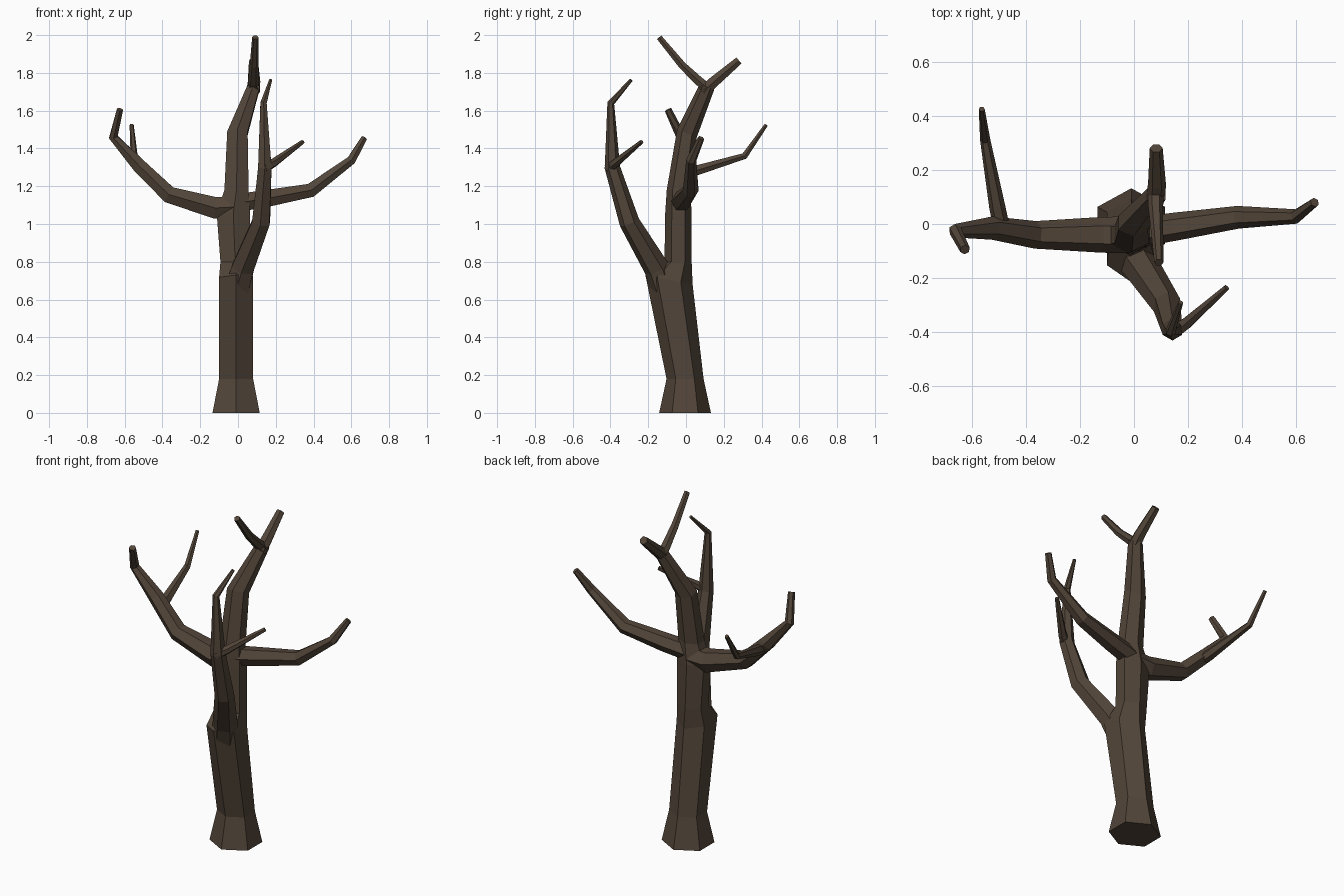
import bpy, bmesh, math
from mathutils import Vector

if "Cube" in bpy.data.objects:
    bpy.data.objects.remove(bpy.data.objects["Cube"])

bark = bpy.data.materials.new("bark")
bark.diffuse_color = (0.085, 0.06, 0.041, 1)
bark.use_nodes = True
bark.node_tree.nodes["Principled BSDF"].inputs["Base Color"].default_value = bark.diffuse_color


def skin(name, rings):
    """Join rings of points into a closed flat-faced tube."""
    bm = bmesh.new()
    loops = [[bm.verts.new(p) for p in r] for r in rings]
    n = len(loops[0])
    for a, b in zip(loops, loops[1:]):
        for i in range(n):
            j = (i + 1) % n
            bm.faces.new((a[i], a[j], b[j], b[i]))
    bm.faces.new(loops[0][::-1])
    bm.faces.new(loops[-1])
    bmesh.ops.recalc_face_normals(bm, faces=bm.faces)
    me = bpy.data.meshes.new(name)
    bm.to_mesh(me)
    bm.free()
    me.materials.append(bark)
    ob = bpy.data.objects.new(name, me)
    bpy.context.collection.objects.link(ob)
    return ob


def limb(name, path, ref=(0, 1, 0), sides=6):
    """Tapered tube along (x, y, z, radius) points."""
    pts = [Vector(p[:3]) for p in path]
    ref = Vector(ref)
    rings = []
    for i, c in enumerate(pts):
        before = (c - pts[i - 1]).normalized() if i else Vector()
        after = (pts[i + 1] - c).normalized() if i < len(pts) - 1 else Vector()
        t = (before + after).normalized()
        u = (ref - t * ref.dot(t)).normalized()
        v = t.cross(u)
        angles = [2 * math.pi * k / sides for k in range(sides)]
        rings.append([c + path[i][3] * (u * math.cos(a) + v * math.sin(a)) for a in angles])
    return skin(name, rings)


# Trunk: level hexagons, (x, y, z, half width x, half depth y, slope in y)
trunk = [(-0.01, -0.005, 0, .125, .137, 0), (-0.01, -0.005, .18, .09, .098, 0),
         (-0.01, -0.09, .705, .09, .125, -.2), (-0.015, -0.042, .80, .078, .072, 0),
         (-0.025, -0.04, 1.06, .088, .070, 0), (-0.008, -0.04, 1.18, .064, .062, 0),
         (-0.003, 0.005, 1.48, .054, .052, -.4), (.082, .11, 1.725, .034, .04, -.3)]
rings = []
for x, y, z, hx, hy, s in trunk:
    ring = []
    for k in range(6):
        a = math.pi / 2 + k * math.pi / 3
        dy = hy * math.sin(a)
        ring.append((x + hx * math.cos(a) / math.cos(math.pi / 6), y + dy, z + s * dy))
    rings.append(ring)
skin("trunk", rings)

# Main limbs
limb("left_limb", [(-.02, -.04, 1.09, .068), (-.12, -.04, 1.085, .066), (-.365, -.04, 1.155, .051),
                   (-.525, -.015, 1.31, .043), (-.66, -.025, 1.46, .026), (-.625, -.095, 1.605, .019)])
limb("right_limb", [(-.01, -.035, 1.11, .055), (.15, -.01, 1.135, .052), (.385, .025, 1.178, .042),
                    (.60, .028, 1.338, .027), (.668, .08, 1.455, .018)])
limb("front_limb", [(-.01, -.11, .64, .075), (.025, -.155, .765, .068), (.122, -.30, 1.01, .054),
                    (.142, -.39, 1.30, .041), (.135, -.398, 1.64, .019), (.173, -.29, 1.763, .009)])

# Top fork
limb("top_fork_back", [(.08, .09, 1.70, .036), (.085, .15, 1.755, .033), (.082, .28, 1.865, .024)], (1, 0, 0))
limb("top_fork_front", [(.082, .125, 1.71, .03), (.08, .07, 1.755, .028), (.085, -.02, 1.84, .023),
                        (.092, -.142, 1.988, .017)], (1, 0, 0))

# Twigs
limb("left_twig", [(-.49, -.01, 1.265, .03), (-.505, .06, 1.285, .03), (-.55, .31, 1.36, .019),
                   (-.563, .425, 1.525, .011)], (1, 0, 0))
limb("front_twig", [(.135, -.405, 1.295, .03), (.19, -.37, 1.325, .024), (.343, -.235, 1.435, .012)], (0, 0, 1))
